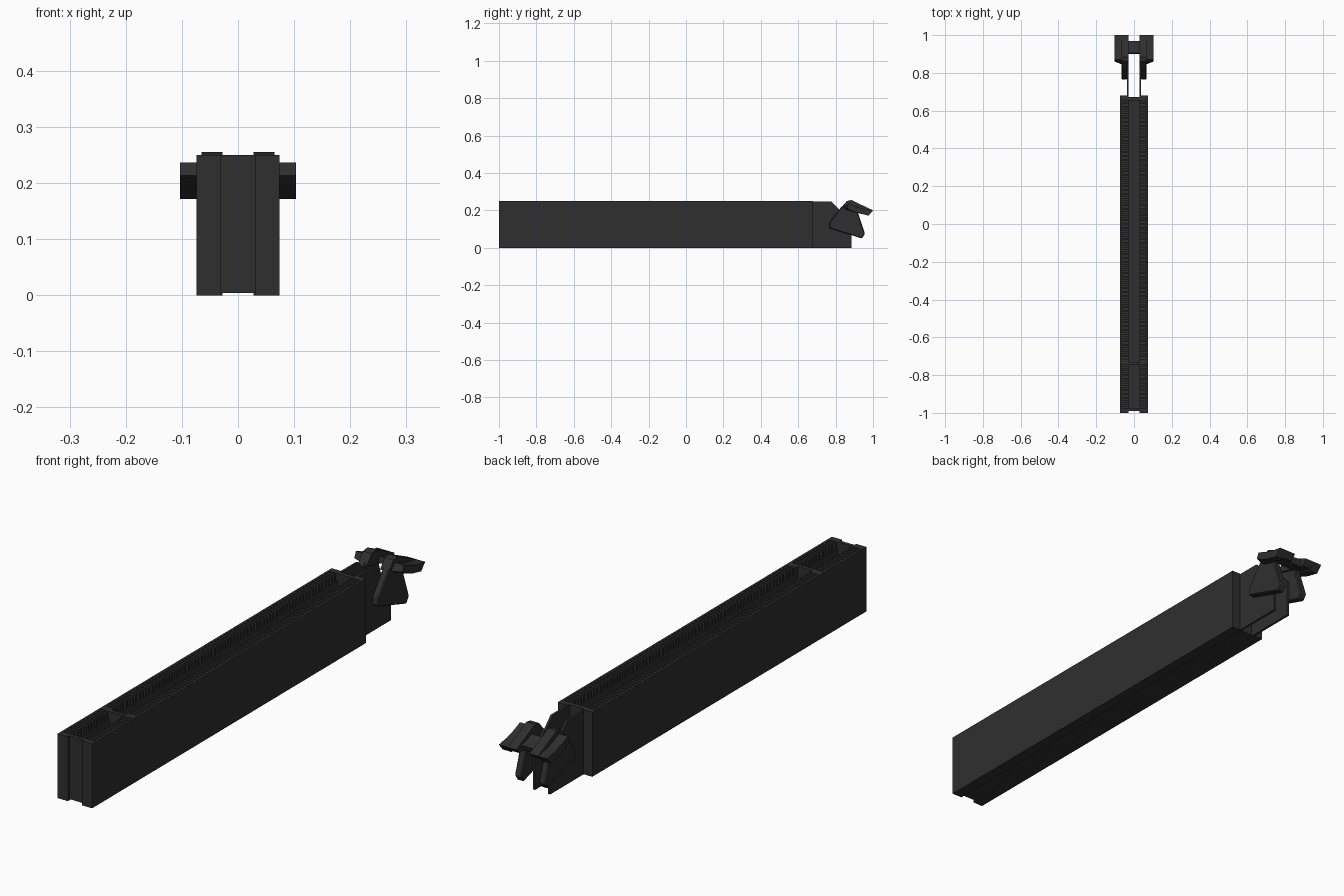
import bpy, bmesh

if "Cube" in bpy.data.objects:
    bpy.data.objects.remove(bpy.data.objects["Cube"])

mat = bpy.data.materials.new("black_plastic")
mat.diffuse_color = (0.028, 0.028, 0.028, 1)
mat.use_nodes = True
mat.node_tree.nodes["Principled BSDF"].inputs["Base Color"].default_value = mat.diffuse_color


def finish(bm, name, bevel=0):
    bmesh.ops.recalc_face_normals(bm, faces=bm.faces)
    me = bpy.data.meshes.new(name)
    bm.to_mesh(me)
    bm.free()
    ob = bpy.data.objects.new(name, me)
    bpy.context.collection.objects.link(ob)
    me.materials.append(mat)
    if bevel:
        b = ob.modifiers.new("bevel", 'BEVEL')
        b.width, b.segments = bevel, 1
    return ob


def plate(name, x0, x1, yz, mirror=True, bevel=0, chamfer=None):
    """Extrude a side profile (y, z) from x0 to x1, optionally on both sides."""
    bm = bmesh.new()
    face = bm.faces.new([bm.verts.new((x0, y, z)) for y, z in yz])
    ext = bmesh.ops.extrude_face_region(bm, geom=[face], use_keep_orig=True)["geom"]
    for v in [g for g in ext if isinstance(g, bmesh.types.BMVert)]:
        v.co.x = x1
        if chamfer and v.co.y < chamfer:
            v.co.y += 0.015
    ob = finish(bm, name, bevel)
    if mirror:
        ob.modifiers.new("mirror", 'MIRROR')
    return ob


def rect(y0, y1, z0, z1):
    return [(y0, z0), (y1, z0), (y1, z1), (y0, z1)]


# long housing: outer skins and inner combs with contact notches
Y0, Y1, H = -1.0, 0.68, 0.25
plate("housing_skin", 0.066, 0.074, rect(Y0, Y1, 0, H))
comb = [(Y1, 0), (Y0, 0), (Y0, H)]
count, pitch = 82, 0.02
start = (Y0 + Y1) / 2 - count * pitch / 2
for i in range(count):
    y = start + i * pitch
    if abs(y + 0.74) < 0.015:          # solid beside the key
        continue
    comb += [(y + 0.005, H), (y + 0.005, 0.222), (y + 0.015, 0.222), (y + 0.015, H)]
comb.append((Y1, H))
plate("contact_comb", 0.03, 0.066, comb)

# card slot: floor, end walls and key as one channel profile
channel = [(-0.99, 0.004), (0.672, 0.004), (0.672, H), (0.655, H), (0.655, 0.06),
           (-0.73, 0.06), (-0.73, H), (-0.745, H), (-0.745, 0.06), (-0.975, 0.06),
           (-0.975, H), (-0.99, H)]
plate("card_slot", -0.03, 0.03, channel, mirror=False)

# thin side walls holding the latch
plate("latch_bracket", 0.028, 0.037,
      [(0.67, 0), (0.885, 0), (0.885, 0.15), (0.83, 0.205), (0.82, 0.205),
       (0.777, 0.248), (0.67, 0.248)])

# latch: cheeks, wings and bridge
plate("latch_cheek", 0.037, 0.066,
      [(0.765, 0.105), (0.94, 0.05), (0.957, 0.075), (0.915, 0.2), (0.86, 0.225),
       (0.835, 0.225), (0.77, 0.14)], bevel=0.004)
plate("latch_ridge", 0.028, 0.065,
      [(0.83, 0.215), (0.86, 0.25), (0.885, 0.255), (0.945, 0.226), (1.0, 0.2),
       (0.978, 0.178), (0.92, 0.19), (0.86, 0.205)])
plate("latch_wing", 0.065, 0.103,
      [(0.845, 0.213), (0.87, 0.237), (0.905, 0.222), (0.95, 0.208), (1.0, 0.2),
       (0.976, 0.172), (0.92, 0.185), (0.865, 0.2)], chamfer=0.868)
plate("latch_bridge", -0.028, 0.028,
      [(0.9, 0.2), (0.905, 0.225), (0.93, 0.215), (0.97, 0.206), (0.96, 0.183),
       (0.92, 0.19)], mirror=False)
